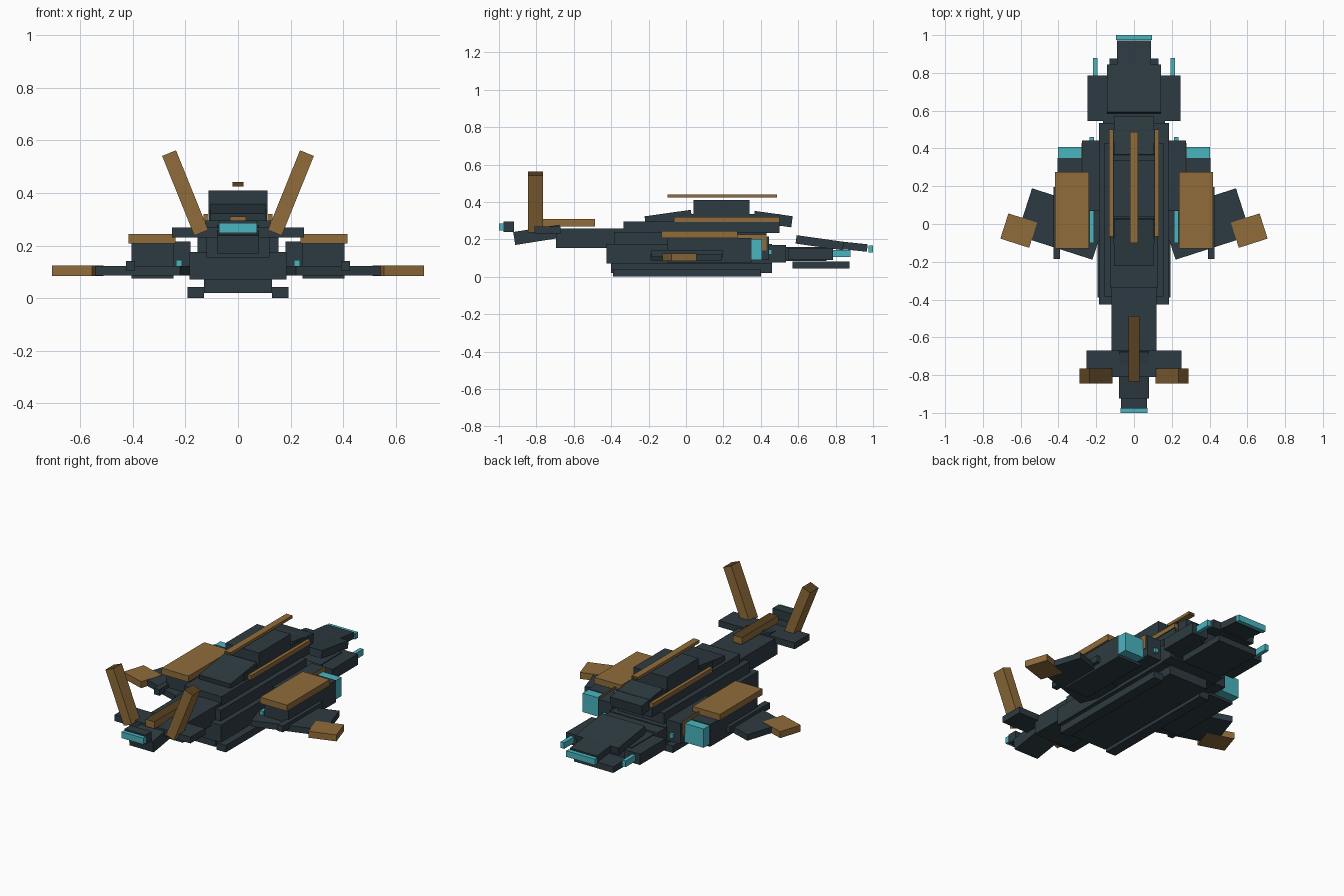
import bpy, math

cube = bpy.data.objects.get("Cube")
if cube:
    bpy.data.objects.remove(cube, do_unlink=True)


def material(name, rgb):
    m = bpy.data.materials.new(name)
    m.use_nodes = True
    m.diffuse_color = (*rgb, 1)
    bsdf = next(n for n in m.node_tree.nodes if n.type == 'BSDF_PRINCIPLED')
    bsdf.inputs["Base Color"].default_value = (*rgb, 1)
    return m


SLATE = material("dark slate", (0.027, 0.044, 0.054))
BROWN = material("bronze brown", (0.28, 0.15, 0.042))
DARK = material("dark brown", (0.10, 0.054, 0.014))
CYAN = material("glow cyan", (0.068, 0.46, 0.53))


def box(name, centre, size, mat=SLATE, rot=(0, 0, 0)):
    """Box from centre and size, rotated in degrees."""
    bpy.ops.mesh.primitive_cube_add(size=1, location=centre)
    ob = bpy.context.object
    ob.name = name
    for v in ob.data.vertices:
        v.co = [c * s for c, s in zip(v.co, size)]
    ob.rotation_euler = [math.radians(a) for a in rot]
    ob.data.materials.append(mat)
    return ob


def span(name, x, y, z, mat=SLATE):
    """Box from its ranges along the three axes."""
    r = (x, y, z)
    return box(name, [(a + b) / 2 for a, b in r], [b - a for a, b in r], mat)


def mid(name, half, y, z, mat=SLATE):
    return span(name, (-half, half), y, z, mat)


def pair(name, x, y, z, mat=SLATE):
    return (span("left_" + name, x, y, z, mat),
            span("right_" + name, (-x[1], -x[0]), y, z, mat))


def darken(ob, axis, both=True):
    """Dark brown on the faces that point along one local axis."""
    ob.data.materials.append(DARK)
    for p in ob.data.polygons:
        n = p.normal[axis]
        if n > 0.9 or (both and n < -0.9):
            p.material_index = 1


# Hull, keel and decks
mid("hull", 0.185, (-0.425, 0.46), (0.07, 0.175))
mid("keel", 0.13, (-0.40, 0.46), (0.02, 0.08))
pair("skid", (0.13, 0.193), (-0.39, 0.40), (0.0, 0.042))
mid("middle_deck", 0.155, (-0.385, 0.43), (0.15, 0.24))
mid("upper_deck", 0.125, (-0.335, 0.50), (0.235, 0.295))
mid("roof_base", 0.11, (-0.10, 0.50), (0.25, 0.335))
pair("roof_strip", (0.112, 0.132), (-0.065, 0.50), (0.293, 0.32), BROWN)

# Cabin with sloping ends and roof spine
mid("cabin", 0.112, (0.04, 0.34), (0.32, 0.41))
box("cabin_front_slope", (0, 0.465, 0.308), (0.21, 0.205, 0.06), rot=(-8, 0, 0))
box("cabin_rear_slope", (0, -0.095, 0.318), (0.21, 0.25, 0.045), rot=(8, 0, 0))
darken(mid("roof_spine", 0.02, (-0.10, 0.487), (0.424, 0.441), BROWN), 1)

# Nose
mid("neck", 0.185, (0.45, 0.535), (0.075, 0.17))
mid("nose_body", 0.165, (0.50, 0.75), (0.085, 0.16))
mid("chin", 0.13, (0.57, 0.875), (0.045, 0.082))
box("nose_panel", (0, 0.715, 0.182), (0.286, 0.255, 0.045), rot=(-8, 0, 0))
box("nose_tip", (0, 0.86, 0.165), (0.18, 0.22, 0.04), rot=(-6, 0, 0))
mid("nose_light", 0.095, (0.975, 1.0), (0.13, 0.166), CYAN)
pair("gun_pod", (0.14, 0.245), (0.545, 0.787), (0.09, 0.155))
pair("gun_tip", (0.193, 0.216), (0.78, 0.88), (0.105, 0.142), CYAN)

# Engine pods
pair("engine_pod", (0.245, 0.405), (-0.10, 0.35), (0.075, 0.207))
pair("inner_pod", (0.18, 0.275), (0.07, 0.443), (0.09, 0.215))
pair("pod_side_plate", (0.273, 0.279), (0.27, 0.43), (0.14, 0.225), BROWN)
pair("engine_glow", (0.27, 0.402), (0.345, 0.407), (0.09, 0.203), CYAN)
pair("power_tube", (0.213, 0.235), (-0.10, 0.46), (0.12, 0.145), CYAN)
pair("engine_cover", (0.237, 0.417), (-0.13, 0.275), (0.207, 0.244), BROWN)

# Forward-swept wings with rails and tips
pair("wing_rail", (0.392, 0.427), (-0.185, 0.195), (0.105, 0.142))
for side, s in (("left", 1), ("right", -1)):
    box(side + "_wing", (s * 0.38, 0.0, 0.104), (0.42, 0.262, 0.036),
        rot=(0, 0, s * 17.8))
    box(side + "_wing_tip", (s * 0.61, -0.035, 0.104), (0.16, 0.14, 0.039),
        BROWN, (0, 0, s * 17.8))

# Tail boom, end and plate
mid("tail_boom", 0.12, (-0.695, -0.33), (0.155, 0.258))
box("tail_slope", (0, -0.795, 0.224), (0.16, 0.25, 0.07), rot=(9, 0, 0))
mid("tail_end", 0.07, (-0.977, -0.92), (0.24, 0.295))
mid("tail_light", 0.072, (-1.0, -0.975), (0.248, 0.286), CYAN)
mid("tail_plate", 0.252, (-0.81, -0.67), (0.23, 0.268))
darken(mid("tail_spine", 0.03, (-0.835, -0.487), (0.268, 0.31), BROWN), 2, False)

# Canted tail fins
for side, s in (("left", 1), ("right", -1)):
    fin = box(side + "_fin", (s * 0.201, -0.805, 0.4), (0.057, 0.08, 0.327),
              BROWN, (0, s * 22, 0))
    darken(fin, 2, False)
